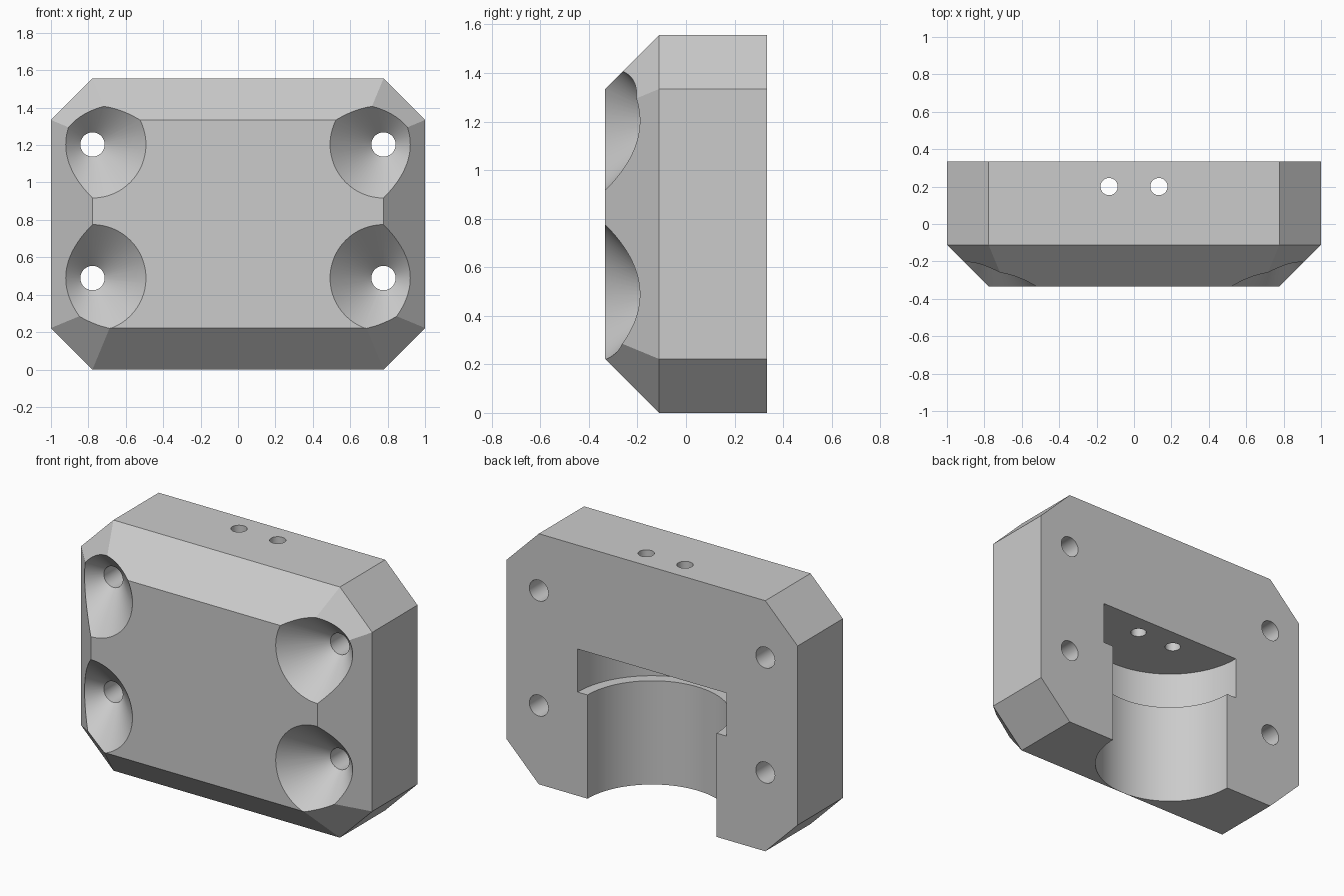
import bpy, bmesh, math
from mathutils import Matrix, Vector

default = bpy.data.objects.get("Cube")
if default:
    bpy.data.objects.remove(default, do_unlink=True)

W, H, D = 1.0, 0.778, 0.333      # half width, half height, half depth
C = 0.222                        # chamfer size

grey = bpy.data.materials.new("light_grey")
grey.use_nodes = True
colour = (0.6, 0.6, 0.6, 1)
grey.diffuse_color = colour
grey.node_tree.nodes["Principled BSDF"].inputs["Base Color"].default_value = colour


def loft(name, loops):
    """Skin closed loops of points and cap both ends."""
    bm = bmesh.new()
    rings = [[bm.verts.new(p) for p in loop] for loop in loops]
    n = len(rings[0])
    for a, b in zip(rings, rings[1:]):
        for i in range(n):
            j = (i + 1) % n
            bm.faces.new((a[i], a[j], b[j], b[i]))
    bm.faces.new(rings[0])
    bm.faces.new(rings[-1])
    bmesh.ops.recalc_face_normals(bm, faces=bm.faces)
    mesh = bpy.data.meshes.new(name)
    bm.to_mesh(mesh)
    bm.free()
    mesh.materials.append(grey)
    obj = bpy.data.objects.new(name, mesh)
    bpy.context.collection.objects.link(obj)
    return obj


def octagon(y, inset=0):
    """Chamfered rectangle, offset evenly inwards."""
    slide = inset * math.tan(math.pi / 8)
    a = (W - C - slide, H - inset)
    b = (W - inset, H - C - slide)
    pts = []
    for sx, sz in ((1, 1), (1, -1), (-1, -1), (-1, 1)):
        pair = (a, b) if sx == sz else (b, a)
        pts += [(sx * x, y, H + sz * z) for x, z in pair]
    return pts


def lathe(name, profile, place, sides=64):
    """Revolve (radius, height) points about z, then place the result."""
    loops = []
    for r, h in profile:
        angles = [2 * math.pi * i / sides for i in range(sides)]
        loops.append([place @ Vector((r * math.cos(t), r * math.sin(t), h)) for t in angles])
    return loft(name, loops)


# Block with chamfered corners and front edges
block = loft("clamp_block", [octagon(D), octagon(C / 2 - C), octagon(-D, C)])
cutters = []

# Countersunk screw holes running front to back
hole, sink = 0.065, 0.286
screw = [(sink + 0.05, -0.05), (hole, sink - hole), (hole, 1)]
for x in (-0.778, 0.778):
    for z in (0.489, 1.203):
        place = Matrix.Translation((x, -D, z)) @ Matrix.Rotation(-math.pi / 2, 4, 'X')
        cutters.append(lathe("screw_hole_cutter", screw, place))

# Stepped half-round channel, open at the back and bottom
channel = [(0.4435, -0.2), (0.4435, 0.644), (0.511, 0.644), (0.511, 0.911)]
cutters.append(lathe("channel_cutter", channel, Matrix.Translation((0, D, 0)), 96))

# Two small holes from the top into the channel
for x in (-0.133, 0.133):
    cutters.append(lathe("top_hole_cutter", [(0.046, 0.8), (0.046, 1.7)],
                         Matrix.Translation((x, 0.2, 0)), 48))

# Cut everything out of the block
bpy.ops.object.select_all(action='DESELECT')
block.select_set(True)
bpy.context.view_layer.objects.active = block
for cutter in cutters:
    cutter.hide_render = True
    mod = block.modifiers.new("cut", 'BOOLEAN')
    mod.operation = 'DIFFERENCE'
    mod.solver = 'EXACT'
    mod.object = cutter
    bpy.ops.object.modifier_apply(modifier=mod.name)
    bpy.data.objects.remove(cutter, do_unlink=True)

bpy.ops.object.shade_smooth_by_angle(angle=math.radians(25))
